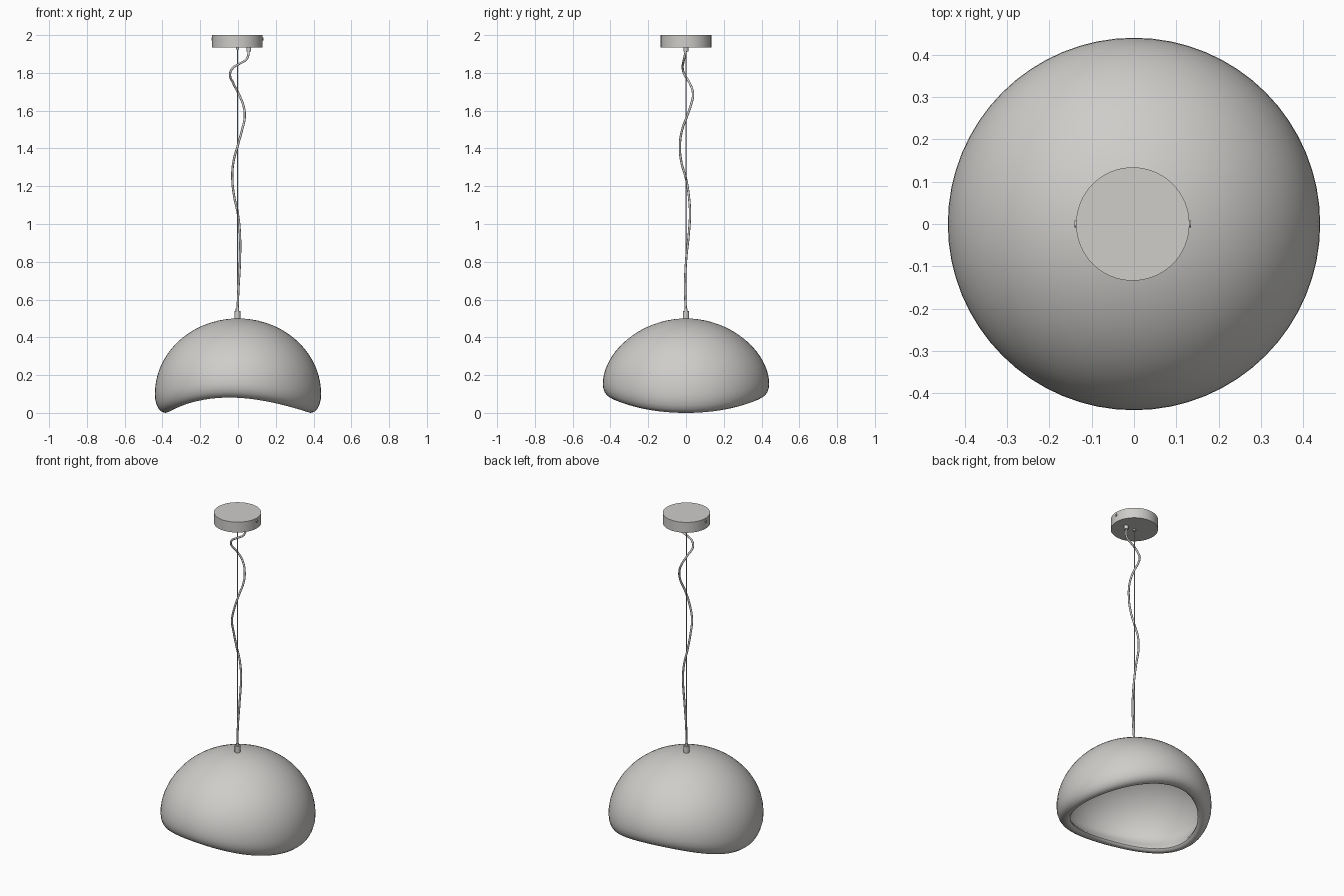
import bpy, bmesh, math
from mathutils import Vector

cube = bpy.data.objects.get("Cube")
if cube:
    bpy.data.objects.remove(cube)

grey = bpy.data.materials.new("warm_grey")
grey.use_nodes = True
colour = (0.62, 0.61, 0.59, 1)
grey.diffuse_color = colour
grey.node_tree.nodes["Principled BSDF"].inputs["Base Color"].default_value = colour


def finish(name, bm):
    """Turn a bmesh into a smooth-shaded object."""
    bmesh.ops.recalc_face_normals(bm, faces=bm.faces)
    mesh = bpy.data.meshes.new(name)
    bm.to_mesh(mesh)
    bm.free()
    mesh.materials.append(grey)
    obj = bpy.data.objects.new(name, mesh)
    bpy.context.collection.objects.link(obj)
    bpy.ops.object.select_all(action='DESELECT')
    obj.select_set(True)
    bpy.context.view_layer.objects.active = obj
    bpy.ops.object.shade_smooth_by_angle(angle=math.radians(40))
    return obj


def rod(name, start, end, radius, sides=32):
    """Capped cylinder between two points."""
    start, end = Vector(start), Vector(end)
    axis = end - start
    bm = bmesh.new()
    bmesh.ops.create_cone(bm, cap_ends=True, segments=sides, radius1=radius,
                          radius2=radius, depth=axis.length)
    turn = axis.to_track_quat('Z', 'Y').to_matrix()
    bmesh.ops.rotate(bm, verts=bm.verts, matrix=turn)
    bmesh.ops.translate(bm, verts=bm.verts, vec=(start + end) / 2)
    return finish(name, bm)


def dome(radius, base, top, steps=20):
    """Quarter-ellipse profile from apex to widest point, apex excluded."""
    angles = [math.pi / 2 * i / steps for i in range(1, steps + 1)]
    return [(radius * math.sin(a), base + (top - base) * math.cos(a)) for a in angles]


# Shade: double-walled dome with a rolled lip, its rim raised at front and back
TOP, INNER_TOP, SIDES = 0.5, 0.465, 64
lip = [(0.438, 0.07), (0.43, 0.04), (0.418, 0.018), (0.402, 0.005), (0.385, 0),
       (0.37, 0.004), (0.362, 0.015), (0.366, 0.03), (0.385, 0.06)]
profile = dome(0.44, 0.1, TOP) + lip + dome(0.405, 0.11, INNER_TOP)[::-1]

bm = bmesh.new()
rings = []
for r, z in profile:
    ring = []
    for i in range(SIDES):
        a = math.tau * i / SIDES
        c, s = math.cos(a), math.sin(a)
        lift = s * s * (0.08 - 0.02 * c) * (1 - z / TOP) ** 1.8
        ring.append(bm.verts.new((r * c, r * s, z + lift)))
    rings.append(ring)
for low, high in zip(rings, rings[1:]):
    for i in range(SIDES):
        j = (i + 1) % SIDES
        bm.faces.new((low[i], low[j], high[j], high[i]))
for ring, height in ((rings[0], TOP), (rings[-1], INNER_TOP)):
    pole = bm.verts.new((0, 0, height))
    for i in range(SIDES):
        bm.faces.new((pole, ring[i], ring[(i + 1) % SIDES]))
finish("shade", bm)

# Lamp fitting inside the shade
rod("lamp_disc", (0, 0, 0.365), (0, 0, 0.46), 0.1, 48)
rod("lamp_socket", (0, 0, 0.35), (0, 0, 0.37), 0.03)

# Ceiling canopy with a fixing screw on each side
X = -0.003
rod("canopy", (X, 0, 1.935), (X, 0, 2), 0.134, 64)
for side, name in ((1, "left_screw"), (-1, "right_screw")):
    rod(name, (X + side * 0.125, 0, 1.98), (X + side * 0.138, 0, 1.98), 0.008, 16)

# Suspension wire and its fittings
rod("suspension_wire", (X, 0, 0.5), (X, 0, 1.94), 0.003, 12)
rod("wire_grommet", (X, 0, 1.925), (X, 0, 1.936), 0.008, 16)
rod("shade_cap", (X, 0, 0.49), (X, 0, 0.54), 0.016)
rod("cap_neck", (X, 0, 0.54), (X, 0, 0.553), 0.009, 16)
rod("cord_ferrule", (0.058, 0, 1.912), (0.058, 0, 1.936), 0.012)

# Loose power cord winding around the wire
path = [(0.058, 0, 1.92), (0.047, -0.01, 1.875), (0.005, -0.016, 1.847),
        (-0.025, -0.018, 1.828), (-0.042, -0.01, 1.795), (-0.025, 0.02, 1.745),
        (0.003, 0.037, 1.69), (0.028, 0.026, 1.63), (0.036, 0.005, 1.57),
        (0.022, -0.02, 1.5), (0, -0.032, 1.42), (-0.024, -0.025, 1.33),
        (-0.03, 0, 1.24), (-0.021, 0.015, 1.15), (0, 0.021, 1.05),
        (0.01, 0.015, 0.95), (0.01, 0, 0.8), (0.002, -0.005, 0.65), (X, 0, 0.53)]
curve = bpy.data.curves.new("power_cord", 'CURVE')
curve.dimensions = '3D'
curve.bevel_depth = 0.006
curve.bevel_resolution = 3
curve.resolution_u = 8
curve.use_fill_caps = True
spline = curve.splines.new('BEZIER')
spline.bezier_points.add(len(path) - 1)
for point, place in zip(spline.bezier_points, path):
    point.co = place
    point.handle_left_type = point.handle_right_type = 'AUTO'
curve.materials.append(grey)
bpy.context.collection.objects.link(bpy.data.objects.new("power_cord", curve))
